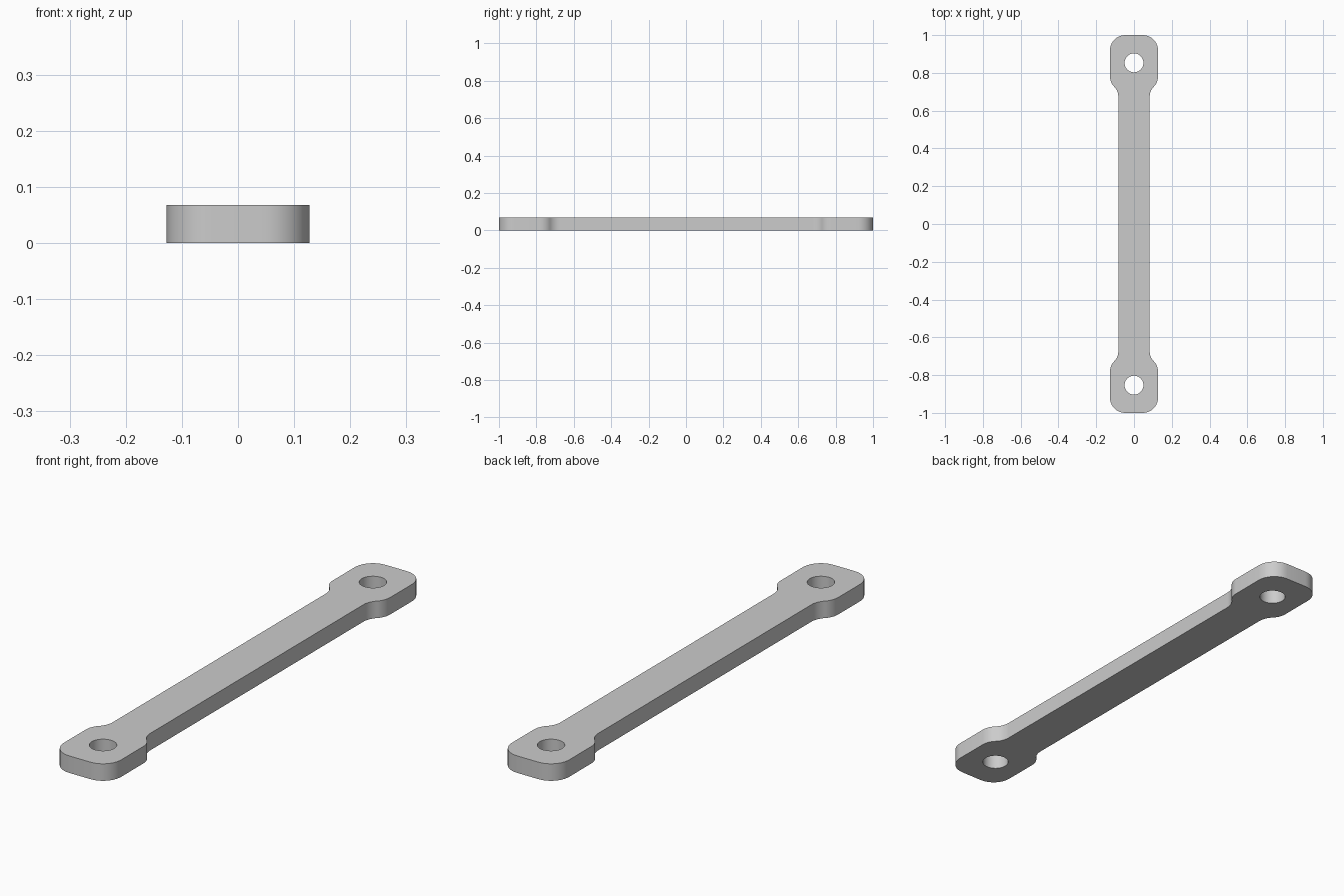
import bpy, bmesh
from math import cos, sin, radians, pi

cube = bpy.data.objects.get("Cube")
if cube:
    bpy.data.objects.remove(cube, do_unlink=True)

THICK = 0.068
HEAD, BAR, END = 0.127, 0.083, 1.0   # half widths and half length
CORNER, BLEND = 0.08, 0.075          # corner and neck radii
NECK_Y = 0.674                       # where the neck begins
HOLE_Y, HOLE_R = 0.853, 0.05


def arc(cx, cy, r, start, end, steps=10):
    angles = [radians(start + (end - start) * i / steps) for i in range(steps + 1)]
    return [(cx + r * cos(a), cy + r * sin(a)) for a in angles]


def loop(bm, points):
    verts = [bm.verts.new((x, y, 0)) for x, y in points]
    return [bm.edges.new((a, b)) for a, b in zip(verts, verts[1:] + verts[:1])]


# One quarter of the outline: concave neck, convex shoulder, rounded corner
shoulder_y = NECK_Y + 2 * BLEND * sin(radians(45))
quarter = arc(BAR + BLEND, NECK_Y, BLEND, 180, 135)
quarter += arc(HEAD - BLEND, shoulder_y, BLEND, -45, 0)[1:]
quarter += arc(HEAD - CORNER, END - CORNER, CORNER, 0, 90)

# Mirror the quarter to the whole outline
half = quarter + [(-x, y) for x, y in reversed(quarter)]
outline = half + [(-x, -y) for x, y in half]

# Fill the plate around both bolt holes and give it thickness
bm = bmesh.new()
edges = loop(bm, outline)
for side in (-1, 1):
    edges += loop(bm, arc(0, side * HOLE_Y, HOLE_R, 0, 360, 48)[:-1])
bmesh.ops.triangle_fill(bm, edges=edges, use_beauty=True)
ext = bmesh.ops.extrude_face_region(bm, geom=bm.faces[:])
top = [v for v in ext["geom"] if isinstance(v, bmesh.types.BMVert)]
bmesh.ops.translate(bm, verts=top, vec=(0, 0, THICK))
bmesh.ops.recalc_face_normals(bm, faces=bm.faces[:])
mesh = bpy.data.meshes.new("link_bar")
bm.to_mesh(mesh)
bm.free()

link_bar = bpy.data.objects.new("link_bar", mesh)
bpy.context.collection.objects.link(link_bar)

# Plain grey
grey = bpy.data.materials.new("plain grey")
grey.use_nodes = True
color = (0.6, 0.6, 0.6, 1)
grey.diffuse_color = color
grey.node_tree.nodes["Principled BSDF"].inputs["Base Color"].default_value = color
mesh.materials.append(grey)

# Smooth the rounded walls, keep the rims sharp
bpy.ops.object.select_all(action="DESELECT")
link_bar.select_set(True)
bpy.context.view_layer.objects.active = link_bar
bpy.ops.object.shade_smooth_by_angle(angle=pi / 6)
